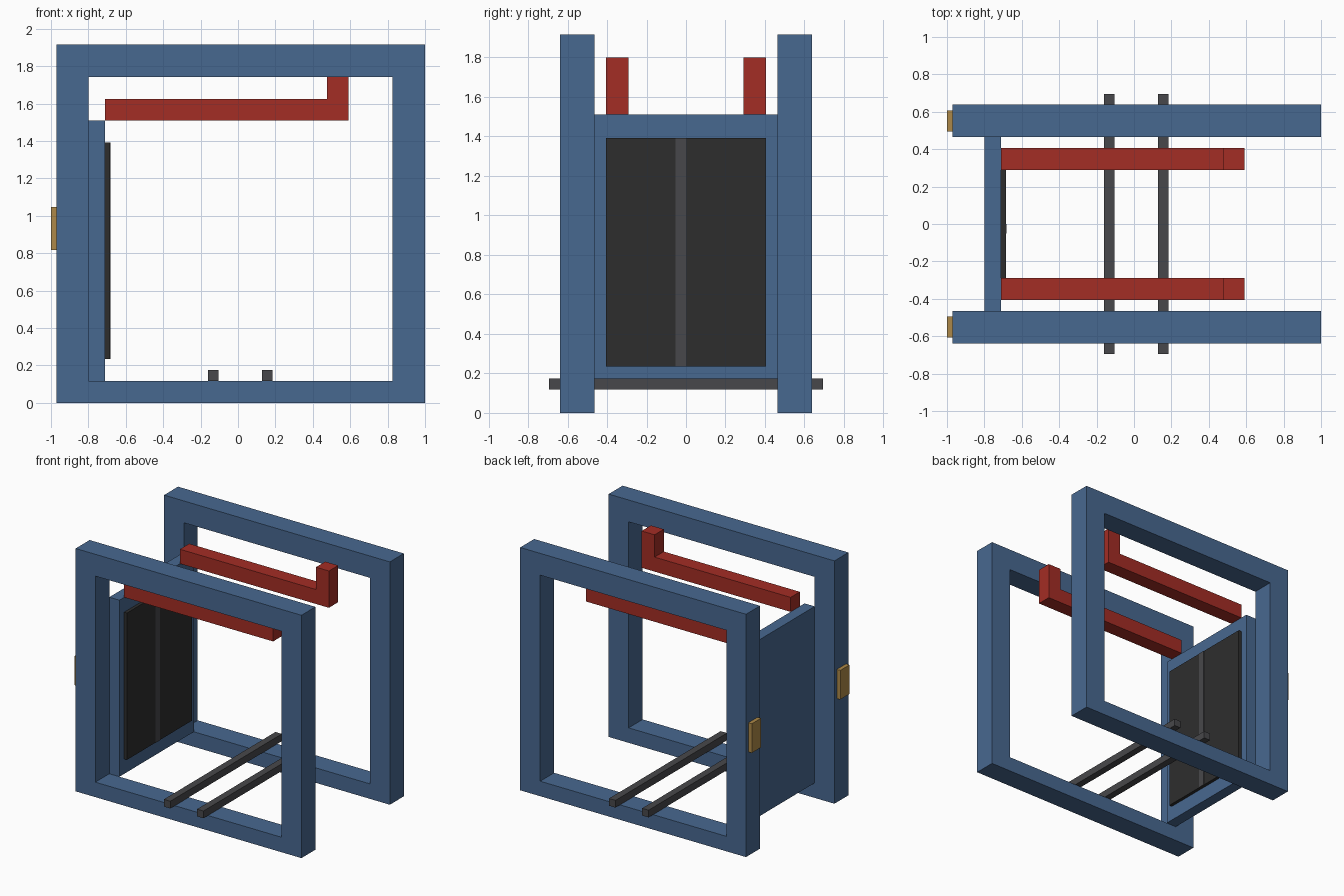
import bpy
import bmesh

if "Cube" in bpy.data.objects:
    bpy.data.objects.remove(bpy.data.objects["Cube"])


def material(name, r, g, b):
    m = bpy.data.materials.new(name)
    m.diffuse_color = (r, g, b, 1)
    m.use_nodes = True
    m.node_tree.nodes["Principled BSDF"].inputs["Base Color"].default_value = m.diffuse_color
    return m


BLUE = material("steel blue", 0.064, 0.138, 0.28)
RED = material("red", 0.37, 0.026, 0.018)
DARK = material("near black", 0.027, 0.027, 0.027)
GREY = material("dark grey", 0.064, 0.064, 0.07)
GOLD = material("brass", 0.42, 0.25, 0.065)


def finish(name, bm, mat):
    bmesh.ops.recalc_face_normals(bm, faces=bm.faces)
    me = bpy.data.meshes.new(name)
    bm.to_mesh(me)
    bm.free()
    me.materials.append(mat)
    ob = bpy.data.objects.new(name, me)
    bpy.context.collection.objects.link(ob)
    return ob


def box(name, x, y, z, mat):
    bm = bmesh.new()
    bmesh.ops.create_cube(bm, size=1)
    for v in bm.verts:
        v.co = [(r[0] + r[1]) / 2 + c * (r[1] - r[0]) for r, c in zip((x, y, z), v.co)]
    return finish(name, bm, mat)


def extrude_y(name, quads, y, mat):
    """Extrude a flat xz shape, made of joined polygons, along y."""
    bm = bmesh.new()
    for q in quads:
        bm.faces.new([bm.verts.new((px, y[0], pz)) for px, pz in q])
    bmesh.ops.remove_doubles(bm, verts=bm.verts, dist=1e-5)
    out = bmesh.ops.extrude_face_region(bm, geom=bm.faces[:], use_keep_orig=True)
    moved = [g for g in out["geom"] if isinstance(g, bmesh.types.BMVert)]
    bmesh.ops.translate(bm, vec=(0, y[1] - y[0], 0), verts=moved)
    return finish(name, bm, mat)


def rect(x0, x1, z0, z1):
    return [(x0, z0), (x1, z0), (x1, z1), (x0, z1)]


# Outer and inner outlines of the square side frame
outer = rect(-0.97, 1.0, 0, 1.915)
inner = rect(-0.798, 0.825, 0.118, 1.743)
ring = [[outer[i], outer[(i + 1) % 4], inner[(i + 1) % 4], inner[i]] for i in range(4)]
# Hooked arm: long bar with an upturned end
hook = [[(-0.71, 1.51), (0.59, 1.51), (0.59, 1.80),
         (0.477, 1.80), (0.477, 1.624), (-0.71, 1.624)]]

for side, s in (("front", -1), ("back", 1)):
    def span(a, b):
        return tuple(sorted((s * a, s * b)))
    extrude_y(side + "_side_frame", ring, span(0.464, 0.638), BLUE)
    extrude_y(side + "_hooked_arm", hook, span(0.29, 0.405), RED)
    box(side + "_brass_plate", (-1.0, -0.97), span(0.494, 0.608), (0.818, 1.048), GOLD)

# Back panel with dark pad and centre stripe
box("back_panel", (-0.798, -0.71), (-0.464, 0.464), (0.118, 1.51), BLUE)
box("dark_pad", (-0.71, -0.685), (-0.405, 0.405), (0.235, 1.393), DARK)
box("pad_stripe", (-0.686, -0.682), (-0.052, 0.0), (0.235, 1.393), GREY)

# Cross rods lying on the lower beams
for name, x in (("left", -0.132), ("right", 0.157)):
    box(name + "_cross_rod", (x - 0.028, x + 0.028), (-0.695, 0.695), (0.118, 0.175), GREY)
